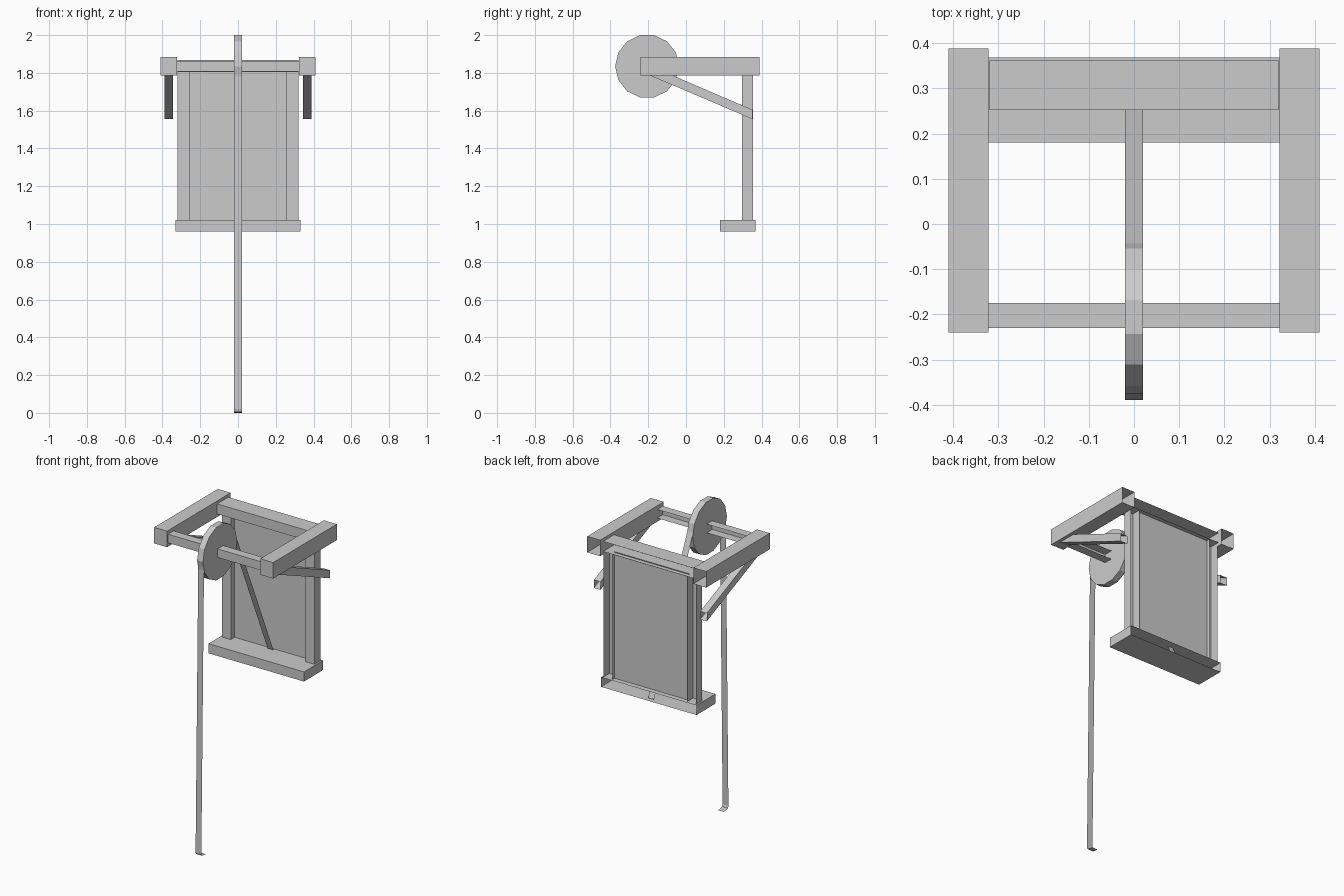
import bpy
import bmesh
import math
from mathutils import Matrix

if "Cube" in bpy.data.objects:
    bpy.data.objects.remove(bpy.data.objects["Cube"], do_unlink=True)

GREY = 0.6
mat = bpy.data.materials.new("plain grey")
mat.use_nodes = True
mat.diffuse_color = (GREY, GREY, GREY, 1)
mat.node_tree.nodes["Principled BSDF"].inputs["Base Color"].default_value = (GREY, GREY, GREY, 1)


def finish(name, bm):
    mesh = bpy.data.meshes.new(name)
    bm.to_mesh(mesh)
    bm.free()
    mesh.materials.append(mat)
    obj = bpy.data.objects.new(name, mesh)
    bpy.context.collection.objects.link(obj)
    return obj


def open_beam(name, x0, x1, profile):
    """Extrude a (y, z) profile along x and leave its rear side open."""
    bm = bmesh.new()
    face = bm.faces.new([bm.verts.new((x0, y, z)) for y, z in profile])
    ext = bmesh.ops.extrude_face_region(bm, geom=[face], use_keep_orig=True)
    verts = [g for g in ext["geom"] if isinstance(g, bmesh.types.BMVert)]
    bmesh.ops.translate(bm, verts=verts, vec=(x1 - x0, 0, 0))
    bmesh.ops.recalc_face_normals(bm, faces=bm.faces)
    rear = [f for f in bm.faces if f.normal.y > 0.9]
    bmesh.ops.delete(bm, geom=rear, context="FACES_ONLY")
    return finish(name, bm)


def rect(y0, y1, z0, z1):
    return [(y0, z0), (y1, z0), (y1, z1), (y0, z1)]


def strap(name, path, half=0.02):
    """Flat ribbon following a (y, z) path."""
    bm = bmesh.new()
    rows = [[bm.verts.new((x, y, z)) for x in (-half, half)] for y, z in path]
    for a, b in zip(rows, rows[1:]):
        bm.faces.new((a[0], b[0], b[1], a[1]))
    return finish(name, bm)


# Window frame: sill, lintel, posts and recessed panel
open_beam("sill", -0.33, 0.33, rect(0.18, 0.368, 0.96, 1.02))
open_beam("lintel", -0.32, 0.32, rect(0.252, 0.362, 1.805, 1.868))
bm = bmesh.new()
bm.faces.new([bm.verts.new((x, 0.335, z)) for x, z in
              ((-0.26, 1.02), (0.26, 1.02), (0.26, 1.81), (-0.26, 1.81))])
finish("panel", bm)

# Paired posts, top arms and sloping braces
brace_profile = [(-0.19, 1.786), (0.352, 1.555), (0.352, 1.605), (-0.07, 1.786)]
for side, s in (("left", 1), ("right", -1)):
    for name, a, b, profile in (
            ("post", 0.258, 0.32, rect(0.297, 0.356, 1.02, 1.805)),
            ("top_arm", 0.322, 0.411, rect(-0.24, 0.388, 1.785, 1.885)),
            ("brace", 0.345, 0.39, brace_profile)):
        open_beam(f"{side}_{name}", min(a * s, b * s), max(a * s, b * s), profile)

# Pulley wheel on its axle
open_beam("axle", -0.322, 0.322, rect(-0.23, -0.175, 1.808, 1.862))
bm = bmesh.new()
bmesh.ops.create_cone(bm, cap_ends=True, segments=14, radius1=0.169, radius2=0.169, depth=0.04)
# turn the disc upright with a flat facet on top
turn = min(abs(math.degrees(math.atan2(v.co.y, v.co.x))) for v in bm.verts)
bmesh.ops.rotate(bm, verts=bm.verts, matrix=Matrix.Rotation(math.radians(-turn), 3, "Z"))
bmesh.ops.rotate(bm, verts=bm.verts, matrix=Matrix.Rotation(math.pi / 2, 3, "Y"))
bmesh.ops.rotate(bm, verts=bm.verts, matrix=Matrix.Rotation(math.pi / 2, 3, "X"))
bmesh.ops.translate(bm, verts=bm.verts, vec=(0, -0.206, 1.835))
finish("pulley_wheel", bm)

# Strap: long hanging end with a small hook, and the tail tied into the sill
strap("hanging_strap", [(-0.372, 1.835), (-0.364, 1.78), (-0.39, 0.02), (-0.386, 0.006),
                        (-0.375, 0.003), (-0.345, 0)])
strap("tail_strap", [(-0.06, 1.9), (0.295, 1.08), (0.345, 0.965)])
